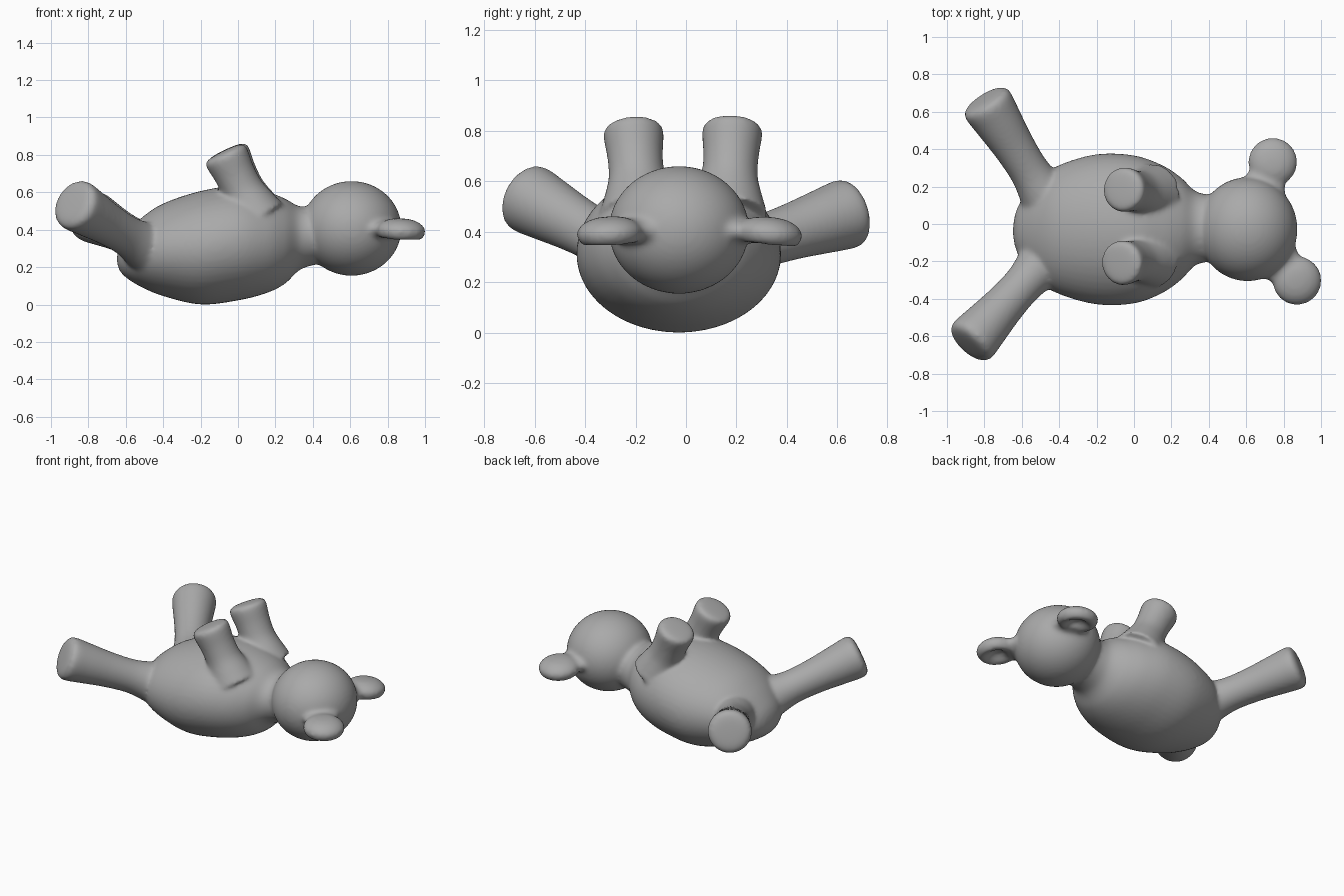
import bpy, bmesh, math
from mathutils import Vector

cube = bpy.data.objects.get("Cube")
if cube:
    bpy.data.objects.remove(cube, do_unlink=True)

SIDES = 48
bm = bmesh.new()


def smooth_rows(rows, steps=5):
    """Catmull-Rom curve through rows of numbers."""
    rows = [Vector(r) for r in rows]
    out = []
    for i in range(len(rows) - 1):
        a, b = rows[max(i - 1, 0)], rows[i]
        c, d = rows[i + 1], rows[min(i + 2, len(rows) - 1)]
        for k in range(steps):
            t = k / steps
            out.append(0.5 * (2 * b + (c - a) * t + (2 * a - 5 * b + 4 * c - d) * t ** 2
                              + (3 * b - a - 3 * c + d) * t ** 3))
    return out + [rows[-1]]


def loft(sections):
    """Closed skin through ellipses given as (centre, half axis, half axis)."""
    rings = []
    for centre, u, v in sections:
        angles = [2 * math.pi * k / SIDES for k in range(SIDES)]
        rings.append([bm.verts.new(centre + u * math.cos(a) + v * math.sin(a)) for a in angles])
    for r0, r1 in zip(rings, rings[1:]):
        for k in range(SIDES):
            j = (k + 1) % SIDES
            bm.faces.new((r0[k], r0[j], r1[j], r1[k]))
    bm.faces.new(rings[0][::-1])
    bm.faces.new(rings[-1])


def lathe(profile, origin, axis):
    """Round part: profile rows are (distance along axis, radius)."""
    axis = Vector(axis)
    n = axis.normalized()
    u = n.orthogonal().normalized()
    v = n.cross(u)
    loft([(Vector(origin) + axis * t, u * max(r, 0.002), v * max(r, 0.002))
          for t, r in smooth_rows(profile)])


def limb(start, end, profile):
    lathe(profile, start, Vector(end) - Vector(start))


# Torso: rows are x, z low, z high, y low, y high
torso = [(-0.648, 0.23, 0.25, -0.05, -0.03), (-0.635, 0.185, 0.315, -0.125, 0.055),
         (-0.60, 0.145, 0.375, -0.20, 0.13), (-0.52, 0.095, 0.46, -0.30, 0.235),
         (-0.40, 0.045, 0.54, -0.375, 0.315), (-0.20, 0.0, 0.607, -0.43, 0.373),
         (0.0, 0.022, 0.635, -0.425, 0.367), (0.15, 0.06, 0.605, -0.37, 0.315),
         (0.25, 0.11, 0.567, -0.30, 0.25), (0.33, 0.185, 0.525, -0.22, 0.175),
         (0.42, 0.215, 0.53, -0.20, 0.155)]
loft([(Vector((x, (y0 + y1) / 2, (z0 + z1) / 2)),
       Vector((0, (y1 - y0) / 2, 0)), Vector((0, 0, (z1 - z0) / 2)))
      for x, z0, z1, y0, y1 in smooth_rows(torso)])

# Head
head = bmesh.ops.create_uvsphere(bm, u_segments=48, v_segments=32, radius=1)["verts"]
for v in head:
    v.co = Vector((0.607 + 0.267 * v.co.x, -0.028 + 0.278 * v.co.y, 0.407 + 0.253 * v.co.z))

# Legs and arms, flared where they meet the torso and at the blunt ends
leg = [(0, 0.15), (0.15, 0.125), (0.32, 0.107), (0.55, 0.112), (0.8, 0.13),
       (0.94, 0.139), (0.99, 0.125), (1.01, 0.08), (1.015, 0.0)]
limb((-0.45, 0.11, 0.30), (-0.80, 0.665, 0.48), leg)
limb((-0.46, -0.176, 0.286), (-0.885, -0.645, 0.543), leg)
arm = [(0, 0.16), (0.2, 0.135), (0.42, 0.112), (0.65, 0.110), (0.85, 0.118),
       (0.94, 0.119), (0.99, 0.105), (1.01, 0.06), (1.015, 0.0)]
limb((0.10, 0.165, 0.47), (-0.065, 0.185, 0.822), arm)
limb((0.095, -0.185, 0.47), (-0.075, -0.21, 0.815), arm)

# Ears: discs hollowed underneath, each on a short flattened stalk
ear = [(0.056, 0), (0.05, 0.06), (0.03, 0.105), (0.0, 0.13), (-0.035, 0.124),
       (-0.056, 0.10), (-0.045, 0.07), (-0.02, 0.035), (-0.012, 0)]
for centre, tilt in (((0.742, 0.332, 0.403), (0.0, 0.1, 1)),
                     ((0.872, -0.303, 0.405), (0.05, -0.05, 1))):
    c = Vector(centre)
    lathe(ear, c, Vector(tilt).normalized())
    root = Vector((0.61, -0.03, 0.40))
    along = c - root
    side = Vector((-along.y, along.x, 0)).normalized()
    stalk = [(0.45, 0.16, 0.09), (0.62, 0.125, 0.066), (0.74, 0.107, 0.05), (0.86, 0.10, 0.042)]
    loft([(root + along * t, side * w, Vector((0, 0, h))) for t, w, h in smooth_rows(stalk)])

bmesh.ops.recalc_face_normals(bm, faces=bm.faces)
mesh = bpy.data.meshes.new("toy_bear")
bm.to_mesh(mesh)
bm.free()
bear = bpy.data.objects.new("toy_bear", mesh)
bpy.context.collection.objects.link(bear)

# Plain grey material
grey = bpy.data.materials.new("plain_grey")
grey.use_nodes = True
colour = (0.40, 0.40, 0.40, 1)
grey.diffuse_color = colour
grey.node_tree.nodes["Principled BSDF"].inputs["Base Color"].default_value = colour
mesh.materials.append(grey)

# Fuse the parts into one skin and soften the joints
fuse = bear.modifiers.new("fuse", "REMESH")
fuse.mode = "VOXEL"
fuse.voxel_size = 0.012
fuse.use_smooth_shade = True
soften = bear.modifiers.new("soften", "SMOOTH")
soften.factor = 0.5
soften.iterations = 12
for p in mesh.polygons:
    p.use_smooth = True
